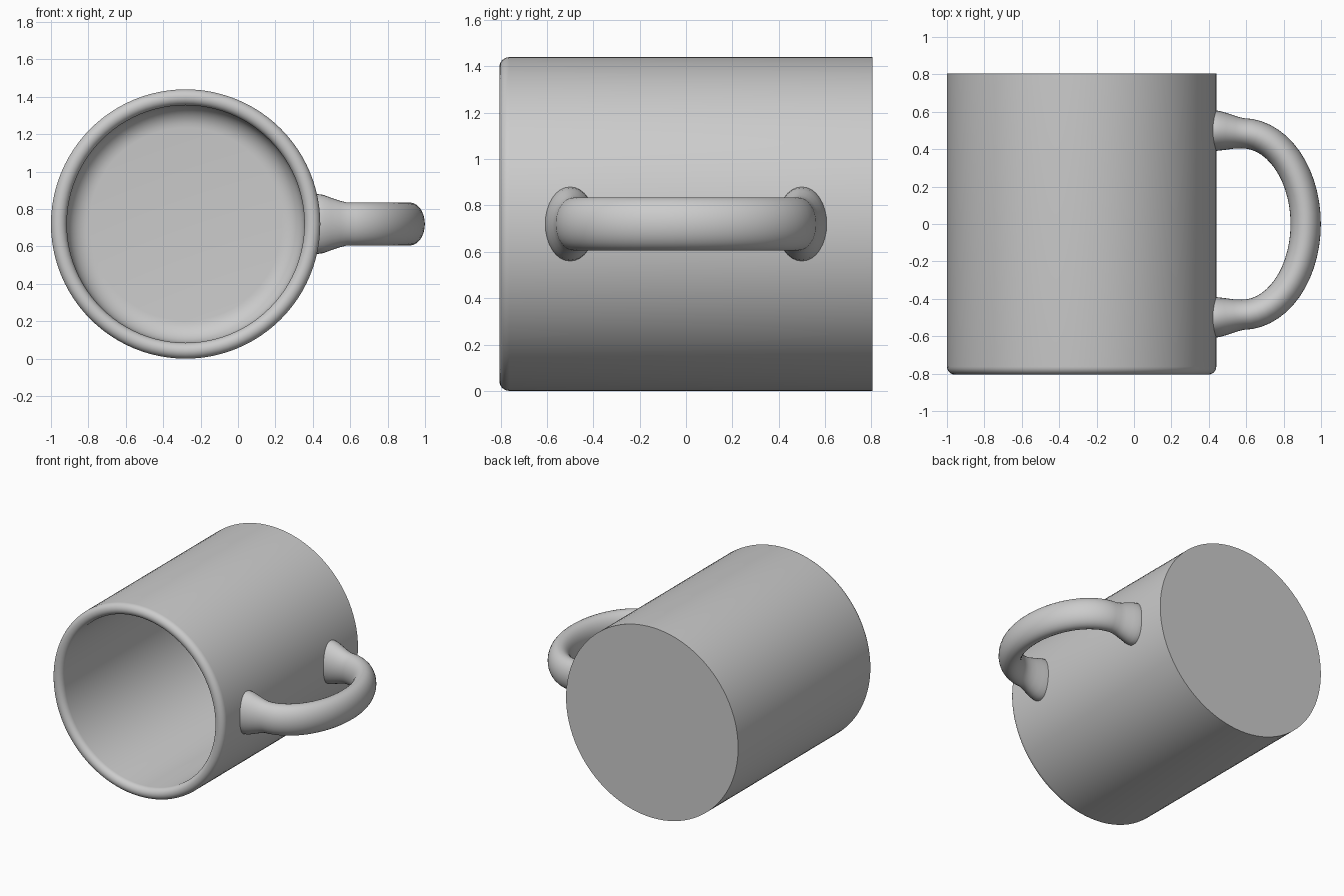
import bpy, bmesh, math
from mathutils import Vector

if "Cube" in bpy.data.objects:
    bpy.data.objects.remove(bpy.data.objects["Cube"])

CX, CZ = -0.28, 0.72          # axis of the mug body
clay = bpy.data.materials.new("plain grey")
clay.diffuse_color = (0.6, 0.6, 0.6, 1)
clay.use_nodes = True
clay.node_tree.nodes["Principled BSDF"].inputs["Base Color"].default_value = clay.diffuse_color


def loft(name, rings, closed_ends):
    """Skin a list of vertex rings into a smooth object."""
    bm = bmesh.new()
    loops = [[bm.verts.new(p) for p in ring] for ring in rings]
    n = len(loops[0])
    for a, b in zip(loops, loops[1:]):
        for i in range(n):
            j = (i + 1) % n
            bm.faces.new((a[i], a[j], b[j], b[i]))
    if closed_ends:
        bm.faces.new(loops[0])
        bm.faces.new(loops[-1])
    bmesh.ops.recalc_face_normals(bm, faces=bm.faces)
    mesh = bpy.data.meshes.new(name)
    bm.to_mesh(mesh)
    bm.free()
    mesh.materials.append(clay)
    obj = bpy.data.objects.new(name, mesh)
    bpy.context.collection.objects.link(obj)
    bpy.ops.object.select_all(action='DESELECT')
    obj.select_set(True)
    bpy.context.view_layer.objects.active = obj
    bpy.ops.object.shade_smooth_by_angle(angle=math.radians(40))
    return obj


def arc(cr, cy, rad, a0, a1, steps):
    """Arc points as (radius, y) pairs, angles in degrees."""
    return [(cr + rad * math.cos(math.radians(a0 + (a1 - a0) * i / steps)),
             cy + rad * math.sin(math.radians(a0 + (a1 - a0) * i / steps)))
            for i in range(steps + 1)]


# Mug body: flat base, straight wall, rounded rim, hollow with filleted floor
rim = 0.0425
profile = [(0.72, 0.805)]
profile += arc(0.72 - rim, -0.805 + rim, rim, 0, -180, 12)
profile += arc(0.515, 0.60, 0.12, 0, 90, 8)
SEG = 96
rings = [[(CX + r * math.cos(2 * math.pi * i / SEG), y,
           CZ + r * math.sin(2 * math.pi * i / SEG)) for i in range(SEG)]
         for r, y in profile]
loft("mug_body", rings, True)

# Handle: oval section swept along a half-ellipse with flared feet
foot = [(0.37, 0.50, 0.105, 0.158), (0.425, 0.50, 0.11, 0.16),
        (0.455, 0.497, 0.106, 0.156), (0.49, 0.494, 0.099, 0.143),
        (0.54, 0.489, 0.087, 0.126)]     # x, y, half thickness, half height
path = list(foot)
for i in range(29):
    t = math.pi / 2 - math.pi * i / 28
    path.append((0.58 + 0.338 * math.cos(t), 0.485 * math.sin(t), 0.081, 0.115))
path += [(x, -y, w, h) for x, y, w, h in reversed(foot)]

rings = []
for k, (x, y, w, h) in enumerate(path):
    a, b = path[max(k - 1, 0)], path[min(k + 1, len(path) - 1)]
    d = Vector((b[0] - a[0], b[1] - a[1])).normalized()
    if k in (0, 1, len(path) - 2, len(path) - 1):
        d = Vector((1 if k < 2 else -1, 0))
    rings.append([(x - d.y * w * math.cos(u), y + d.x * w * math.cos(u),
                   CZ + h * math.sin(u))
                  for u in (2 * math.pi * i / 32 for i in range(32))])
loft("handle", rings, True)
